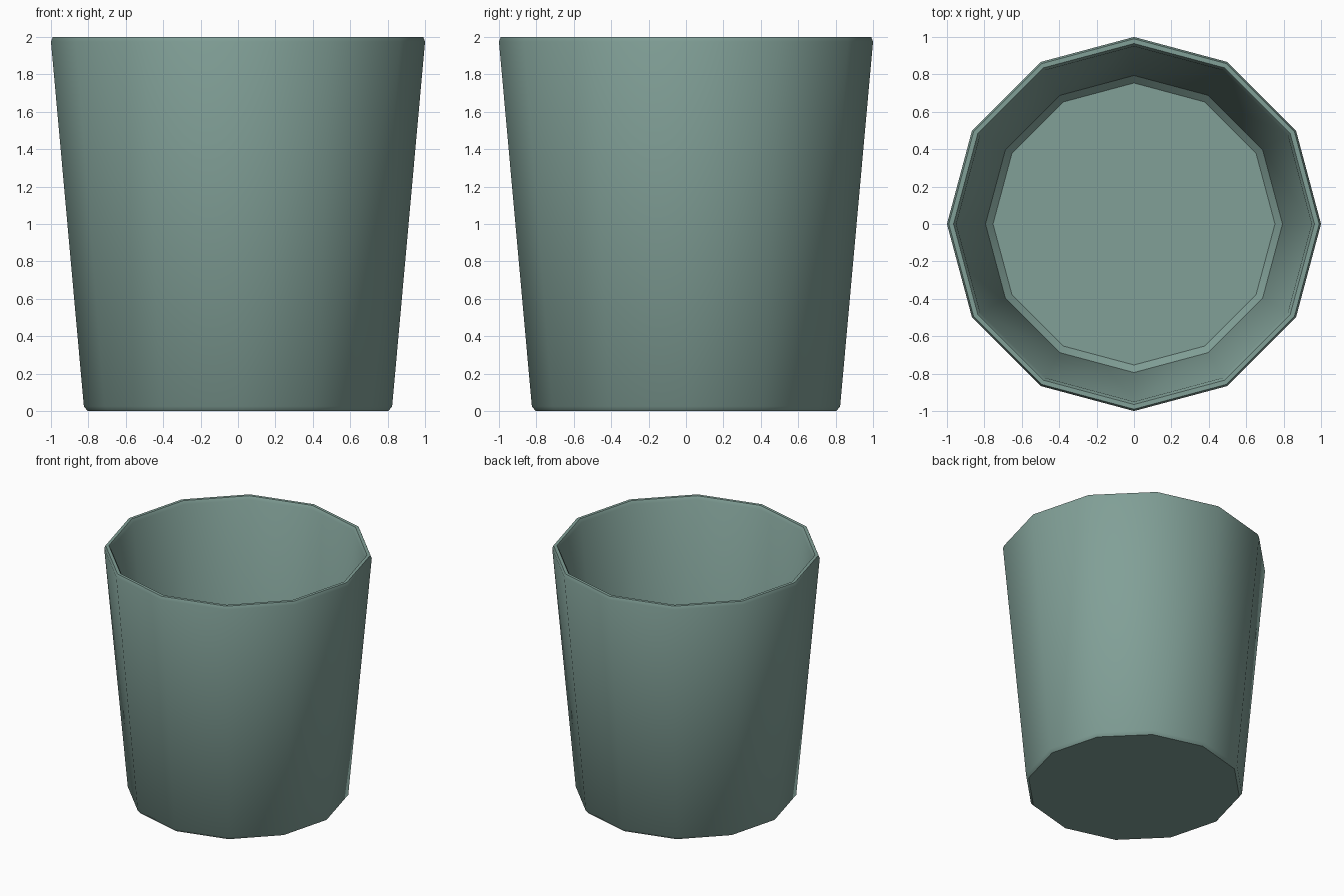
import bpy, bmesh, math

cube = bpy.data.objects.get("Cube")
if cube:
    bpy.data.objects.remove(cube, do_unlink=True)

SIDES = 12

# Muted grey-green glaze
color = (0.22, 0.35, 0.31, 1.0)
mat = bpy.data.materials.new("grey_green")
mat.use_nodes = True
mat.diffuse_color = color
mat.node_tree.nodes["Principled BSDF"].inputs["Base Color"].default_value = color

# Cup section (radius, height): foot, outer wall, lip, inner wall, floor
profile = [(0.80, 0.0), (0.82, 0.025), (0.995, 1.975), (0.985, 2.0),
           (0.96, 2.0), (0.945, 1.975), (0.79, 0.13), (0.75, 0.09)]
widest = max(r for r, z in profile)

bm = bmesh.new()
rings = []
for r, z in profile:
    r /= widest
    rings.append([bm.verts.new((r * math.cos(a), r * math.sin(a), z))
                  for a in (math.tau * i / SIDES for i in range(SIDES))])

# Skin neighbouring rings
for low, high in zip(rings, rings[1:]):
    for i in range(SIDES):
        j = (i + 1) % SIDES
        bm.faces.new((low[i], low[j], high[j], high[i]))

# Underside and inner floor
bm.faces.new(rings[0][::-1])
bm.faces.new(rings[-1])
bmesh.ops.recalc_face_normals(bm, faces=bm.faces)

mesh = bpy.data.meshes.new("cup")
bm.to_mesh(mesh)
bm.free()
mesh.materials.append(mat)
cup = bpy.data.objects.new("cup", mesh)
bpy.context.collection.objects.link(cup)

# Soft wall shading with a crisp foot and lip
bpy.ops.object.select_all(action='DESELECT')
cup.select_set(True)
bpy.context.view_layer.objects.active = cup
bpy.ops.object.shade_smooth_by_angle(angle=math.radians(35))
